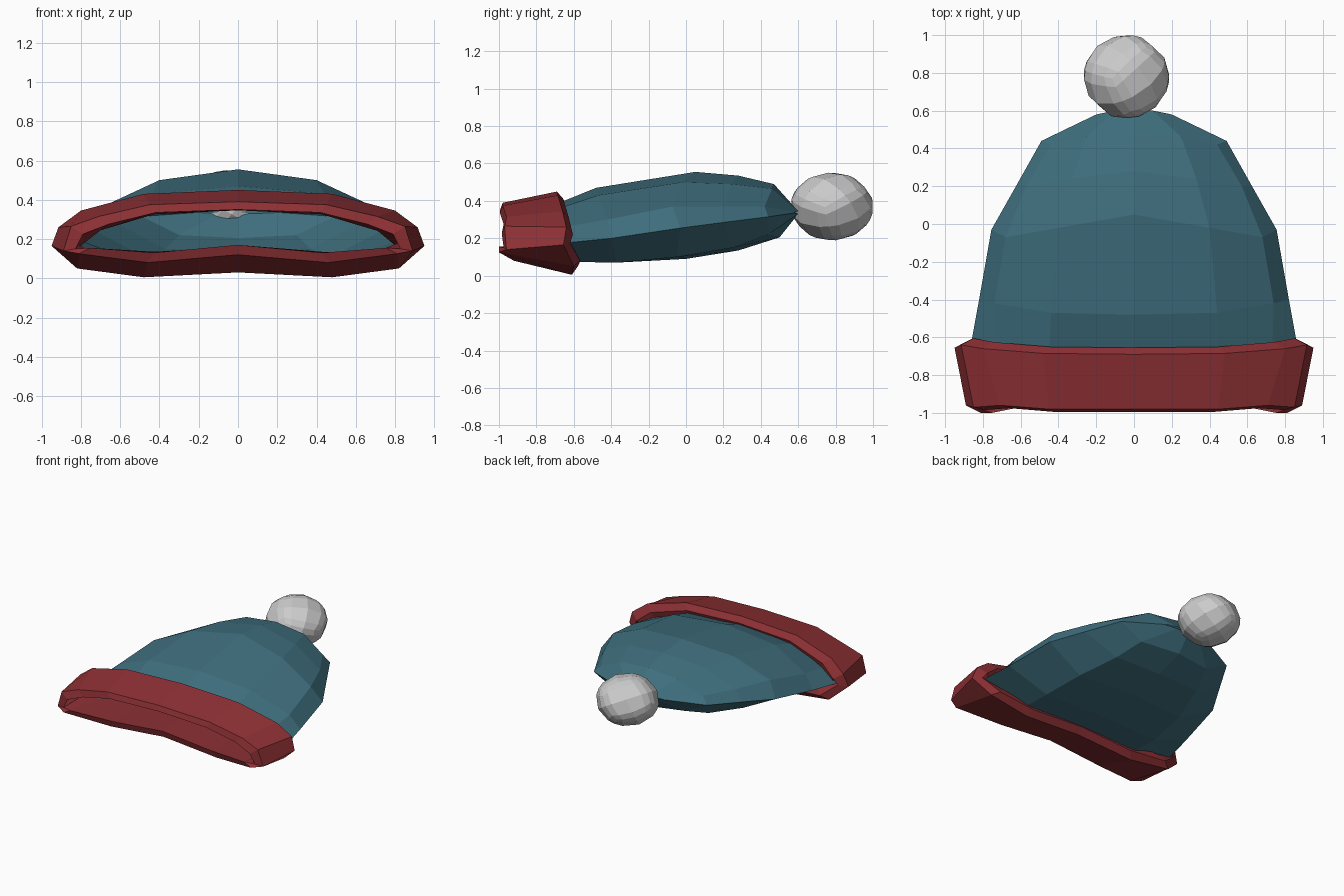
import bpy, bmesh
from mathutils import Vector, Euler

if "Cube" in bpy.data.objects:
    bpy.data.objects.remove(bpy.data.objects["Cube"])


def material(name, rgb):
    m = bpy.data.materials.new(name)
    m.diffuse_color = (*rgb, 1)
    m.use_nodes = True
    m.node_tree.nodes["Principled BSDF"].inputs["Base Color"].default_value = m.diffuse_color
    return m


def add_object(name, bm, mat=None):
    bmesh.ops.recalc_face_normals(bm, faces=bm.faces)
    me = bpy.data.meshes.new(name)
    bm.to_mesh(me)
    bm.free()
    ob = bpy.data.objects.new(name, me)
    bpy.context.collection.objects.link(ob)
    if mat:
        me.materials.append(mat)
    return ob


def mirrored(half):
    """Half section from top centre to bottom centre -> full closed ring."""
    return list(half) + [(-x, y, z) for x, y, z in half[-2:0:-1]]


def loft(name, halves, mat, closed=False, cap_end=False):
    bm = bmesh.new()
    rings = [[bm.verts.new(p) for p in mirrored(h)] for h in halves]
    n = len(rings[0])
    for i in range(len(rings) if closed else len(rings) - 1):
        a, b = rings[i], rings[(i + 1) % len(rings)]
        for k in range(n):
            j = (k + 1) % n
            bm.faces.new((a[k], a[j], b[j], b[k]))
    if cap_end:
        bm.faces.new(rings[-1])
    return add_object(name, bm, mat)


teal = material("teal_knit", (0.05, 0.16, 0.21))
red = material("red_knit", (0.27, 0.03, 0.035))

# Flattened hat body: lens-shaped sections with a side crease, open at the front
loft("hat_body", [
    [(0, -.74, .365), (.45, -.74, .34), (.73, -.72, .25), (.875, -.70, .17), (.50, -.66, .075), (0, -.66, .09)],
    [(0, -.48, .47), (.44, -.47, .43), (.74, -.42, .30), (.82, -.40, .20), (.50, -.37, .07), (0, -.37, .08)],
    [(0, .05, .555), (.40, -.02, .50), (.68, -.07, .37), (.755, -.03, .255), (.46, -.05, .10), (0, .0, .09)],
    [(0, .28, .535), (.33, .24, .49), (.57, .20, .37), (.625, .20, .285), (.37, .25, .15), (0, .28, .135)],
    [(0, .47, .49), (.25, .46, .465), (.44, .42, .37), (.49, .44, .315), (.30, .44, .22), (0, .50, .205)],
    [(0, .60, .345), (.10, .60, .345), (.19, .582, .34), (.21, .575, .335), (.10, .60, .33), (0, .60, .33)],
], teal, cap_end=True)

# Folded brim: outer front and back edges, with inner rings offset from them
front = [(0, -.98, .39), (.45, -.98, .375), (.71, -.96, .315), (.85, -.97, .265),
         (.89, -.96, .14), (.81, -1.0, .125), (.46, -.92, .08), (0, -.92, .12)]
back = [(0, -.69, .45), (.48, -.685, .43), (.80, -.66, .345), (.915, -.64, .26),
        (.95, -.655, .165), (.82, -.60, .05), (.48, -.61, .005), (0, -.61, .03)]
dz = (-.04, -.04, -.04, -.04, .01, .03, .05, .05)


def inset(half, sx, dy, k):
    return [(x * sx, max(y + dy, -1), z + d * k) for (x, y, z), d in zip(half, dz)]


loft("brim", [front, back, inset(back, .93, .035, 1), inset(back, .89, .01, 2.6),
              inset(front, .93, -.015, 1)], red, closed=True)

# Pompom: faceted quad sphere, slightly flattened and tilted
bm = bmesh.new()
bmesh.ops.create_cube(bm, size=2)
bmesh.ops.subdivide_edges(bm, edges=bm.edges[:], cuts=3, use_grid_fill=True)
tilt = Euler((.55, .35, .75)).to_matrix()
for v in bm.verts:
    c = Vector([t * (1.25 - .25 * t * t) for t in v.co])
    p = tilt @ c.normalized()
    v.co = (-.04 + p.x * .227, .78 + p.y * .222, .37 + p.z * .182)
add_object("pompom", bm)
